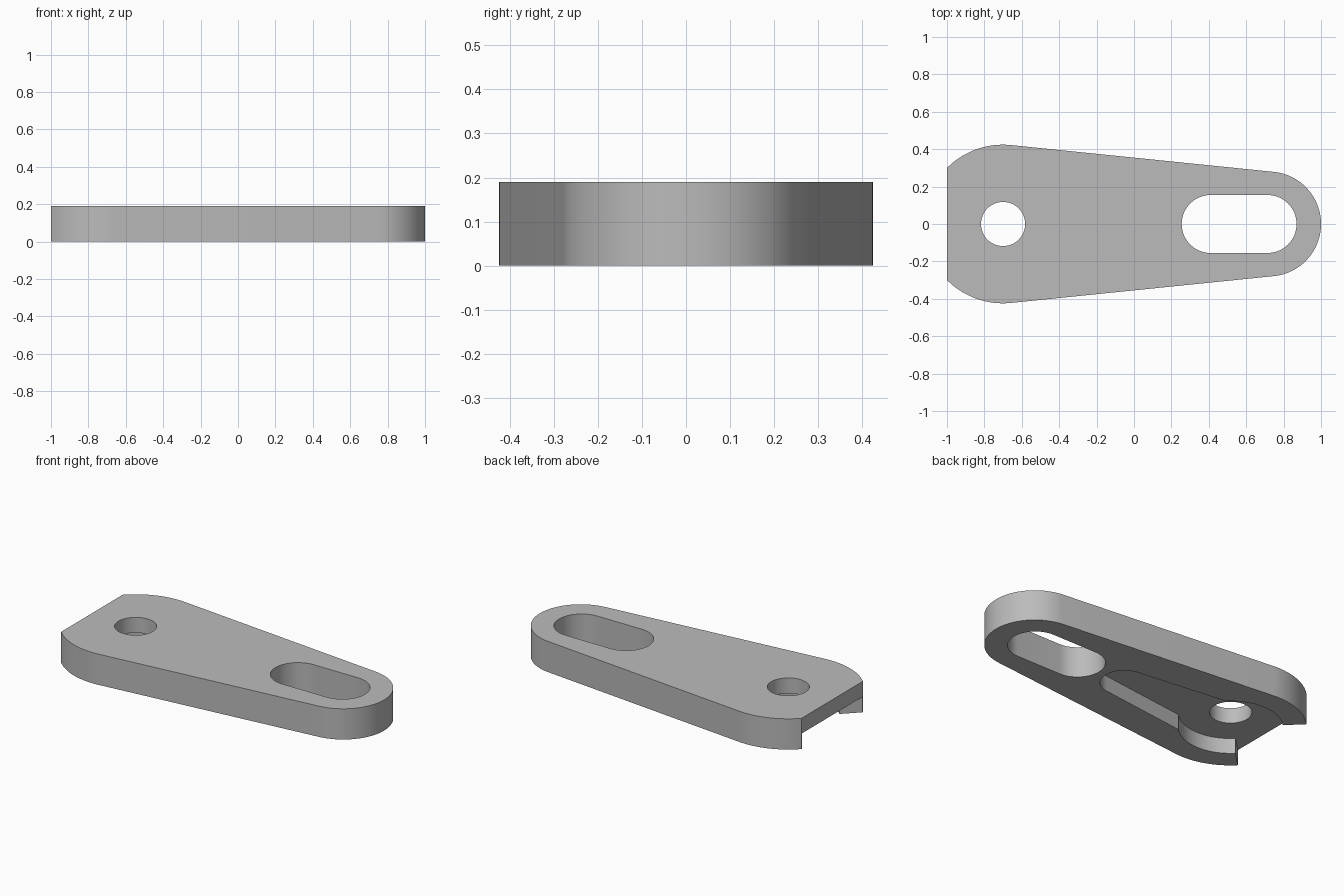
import bpy, bmesh
from math import sin, cos, asin, radians, degrees

if "Cube" in bpy.data.objects:
    bpy.data.objects.remove(bpy.data.objects["Cube"], do_unlink=True)

HEIGHT, POCKET = 0.19, 0.095
PIVOT, TIP = -0.7, 0.72          # centres of the wide and narrow ends


def arc(cx, r, start, end, steps=32):
    """Points on an arc centred on the x axis, angles in degrees."""
    angles = [radians(start + (end - start) * i / steps) for i in range(steps + 1)]
    return [(cx + r * cos(a), r * sin(a)) for a in angles]


def prism(name, outline, z0, z1):
    bm = bmesh.new()
    face = bm.faces.new([bm.verts.new((x, y, z0)) for x, y in outline])
    top = bmesh.ops.extrude_face_region(bm, geom=[face])["geom"]
    bmesh.ops.translate(bm, vec=(0, 0, z1 - z0),
                        verts=[v for v in top if isinstance(v, bmesh.types.BMVert)])
    bmesh.ops.recalc_face_normals(bm, faces=bm.faces)
    mesh = bpy.data.meshes.new(name)
    bm.to_mesh(mesh)
    bm.free()
    obj = bpy.data.objects.new(name, mesh)
    bpy.context.collection.objects.link(obj)
    return obj


# Tapered plate: two tangent arcs, the wide end cut off flat
wide, narrow = 0.424, 0.28
lean = degrees(asin((wide - narrow) / (TIP - PIVOT)))
side = 90 - lean
flat = 135
outline = (arc(TIP, narrow, -side, side) + arc(PIVOT, wide, side, flat)
           + arc(PIVOT, wide, -flat, -side))
plate = prism("link_plate", outline, 0, HEIGHT)

# Cutters: round hole, long slot, and the pocket underneath
hole = prism("hole_cutter", arc(PIVOT, 0.118, 0, 354.375, 63), -0.1, 0.3)
slot = prism("slot_cutter", arc(0.714, 0.155, -90, 90) + arc(0.41, 0.155, 90, 270), -0.1, 0.3)
mouth = 135.5
pocket_outline = (arc(0.07, 0.135, -side, side) + arc(PIVOT, 0.29, 45, mouth)
                  + arc(PIVOT, 0.65, mouth, 360 - mouth, 1)
                  + arc(PIVOT, 0.29, -mouth, -45))
pocket = prism("pocket_cutter", pocket_outline, -0.1, POCKET)

bpy.ops.object.select_all(action="DESELECT")
bpy.context.view_layer.objects.active = plate
plate.select_set(True)
for cutter in (hole, slot, pocket):
    mod = plate.modifiers.new(cutter.name, "BOOLEAN")
    mod.operation, mod.solver, mod.object = "DIFFERENCE", "EXACT", cutter
    bpy.ops.object.modifier_apply(modifier=mod.name)
    bpy.data.objects.remove(cutter, do_unlink=True)

# Plain grey metal
grey = bpy.data.materials.new("grey_metal")
grey.use_nodes = True
colour = (0.5, 0.5, 0.5, 1)
grey.diffuse_color = colour
grey.node_tree.nodes["Principled BSDF"].inputs["Base Color"].default_value = colour
plate.data.materials.clear()
plate.data.materials.append(grey)
bpy.ops.object.shade_smooth_by_angle(angle=radians(30))
